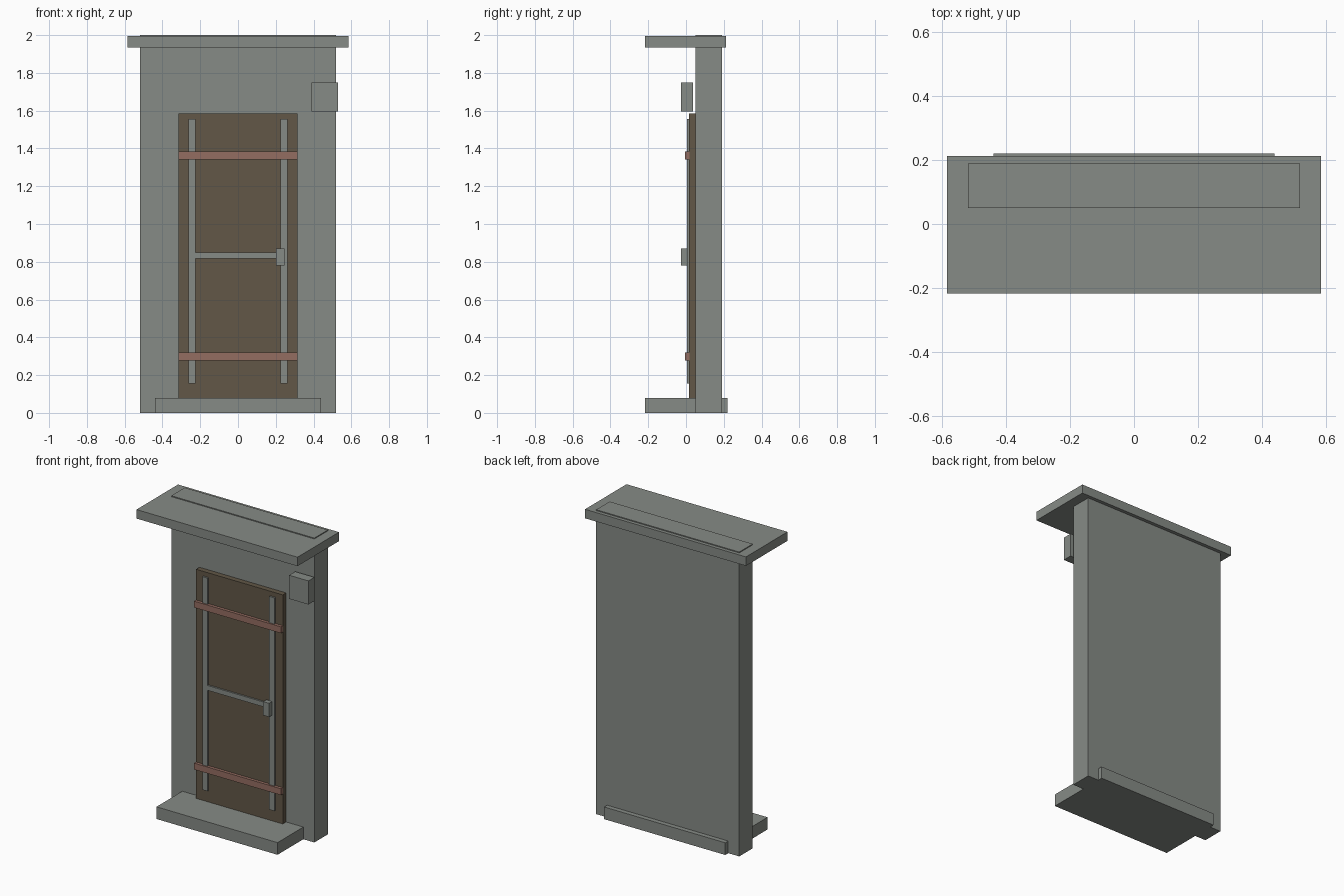
import bpy
from mathutils import Vector

old = bpy.data.objects.get("Cube")
if old:
    bpy.data.objects.remove(old, do_unlink=True)


def material(name, rgb):
    mat = bpy.data.materials.new(name)
    mat.use_nodes = True
    color = (*rgb, 1.0)
    mat.diffuse_color = color
    mat.node_tree.nodes["Principled BSDF"].inputs["Base Color"].default_value = color
    return mat


grey = material("weathered grey", (0.24, 0.258, 0.238))
brown = material("dark brown", (0.122, 0.095, 0.063))
rust = material("rusty red", (0.296, 0.153, 0.119))


def box(name, x, y, z, mat):
    """Box spanning the given (low, high) ranges."""
    low, high = (Vector(corner) for corner in zip(x, y, z))
    bpy.ops.mesh.primitive_cube_add(size=1, location=(low + high) / 2)
    obj = bpy.context.object
    obj.name = name
    obj.scale = high - low
    bpy.ops.object.transform_apply(location=False, rotation=False, scale=True)
    obj.data.materials.append(mat)
    return obj


# Wall slab, canopy and doorstep
box("wall", (-0.52, 0.52), (0.05, 0.19), (0, 2.0), grey)
box("canopy", (-0.585, 0.585), (-0.218, 0.213), (1.935, 1.994), grey)
box("doorstep", (-0.44, 0.44), (-0.218, 0.221), (0, 0.08), grey)

# Door leaf
box("door", (-0.315, 0.315), (0.015, 0.05), (0.08, 1.585), brown)

# Upright rails on both sides
for name, x in (("right_rail", -0.243), ("left_rail", 0.243)):
    box(name, (x - 0.019, x + 0.019), (0.004, 0.02), (0.155, 1.555), grey)

# Horizontal straps
for name, z in (("lower_strap", 0.298), ("upper_strap", 1.362)):
    box(name, (-0.316, 0.316), (-0.005, 0.018), (z - 0.021, z + 0.021), rust)

# Push bar and handle
box("push_bar", (-0.224, 0.205), (0.004, 0.02), (0.818, 0.85), grey)
box("handle", (0.202, 0.245), (-0.027, 0.006), (0.78, 0.87), grey)

# Box mounted beside the door
box("wall_box", (0.39, 0.53), (-0.026, 0.037), (1.595, 1.75), grey)
